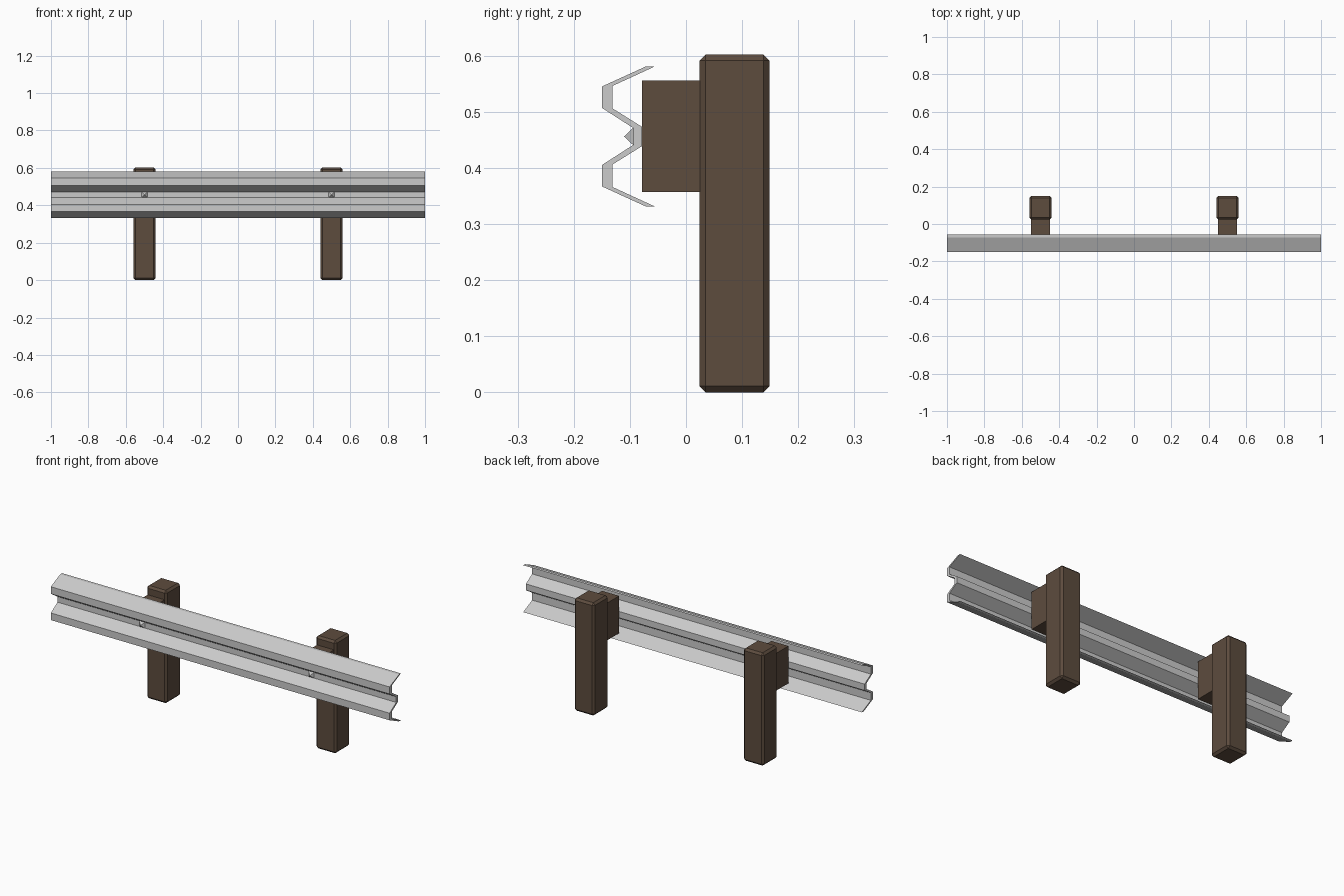
import bpy, bmesh
from math import radians
from mathutils import Matrix

if "Cube" in bpy.data.objects:
    bpy.data.objects.remove(bpy.data.objects["Cube"])

wood = bpy.data.materials.new("dark_wood")
wood.diffuse_color = (0.11, 0.072, 0.048, 1)
wood.use_nodes = True
wood.node_tree.nodes["Principled BSDF"].inputs["Base Color"].default_value = wood.diffuse_color


def add_object(name, bm, mat=None):
    bmesh.ops.recalc_face_normals(bm, faces=bm.faces)
    me = bpy.data.meshes.new(name)
    bm.to_mesh(me)
    bm.free()
    ob = bpy.data.objects.new(name, me)
    bpy.context.collection.objects.link(ob)
    if mat:
        me.materials.append(mat)
    return ob


def box(name, x, y, z, chamfer=0):
    bm = bmesh.new()
    size = [b - a for a, b in (x, y, z)]
    mid = [(a + b) / 2 for a, b in (x, y, z)]
    bmesh.ops.create_cube(bm, size=1, matrix=Matrix.Translation(mid) @ Matrix.Diagonal((*size, 1)))
    if chamfer:
        bmesh.ops.bevel(bm, geom=bm.edges[:], offset=chamfer, segments=1, affect='EDGES')
    return add_object(name, bm, wood)


# W-shaped rail: upper half of the section (y, z from the middle), mirrored down
MID = 0.456
front_half = [(-0.071, 0.125), (-0.150, 0.089), (-0.150, 0.051), (-0.094, 0.015)]
back_half = [(-0.055, 0.125), (-0.131, 0.090), (-0.131, 0.050), (-0.078, 0.017)]


def full(half):
    return half + [(y, -z) for y, z in reversed(half)]


bm = bmesh.new()
front, back = full(front_half), full(back_half)
rows = [[[bm.verts.new((x, y, MID + z)) for y, z in side] for side in (front, back)] for x in (-1, 1)]
(fl, bl), (fr, br) = rows
for i in range(len(front) - 1):
    for a, b in ((fl, fr), (bl, br), (fl, bl), (fr, br)):
        bm.faces.new((a[i], a[i + 1], b[i + 1], b[i]))
for i in (0, -1):
    bm.faces.new((fl[i], fr[i], br[i], bl[i]))
add_object("guard_rail", bm)

# Post, spacer block and bolt head on each side
for side, x in (("left", -0.5), ("right", 0.5)):
    box(f"post_{side}", (x - 0.06, x + 0.06), (0.024, 0.149), (0, 0.602), 0.011)
    box(f"spacer_block_{side}", (x - 0.05, x + 0.05), (-0.078, 0.026), (0.357, 0.556))

    bm = bmesh.new()
    place = (Matrix.Translation((x, -0.102, MID)) @ Matrix.Rotation(radians(90), 4, 'X')
             @ Matrix.Rotation(radians(45), 4, 'Z'))
    bmesh.ops.create_cone(bm, cap_ends=True, segments=4, radius1=0.0226, radius2=0, depth=0.017, matrix=place)
    # square base lies parallel to the rail
    dirs = [v.co - place.translation for v in bm.verts]
    if min(abs(d.x) for d in dirs if abs(d.x) + abs(d.z) > 0.01) < 0.005:
        bmesh.ops.rotate(bm, verts=bm.verts, cent=place.translation, matrix=Matrix.Rotation(radians(45), 3, 'Y'))
    add_object(f"bolt_head_{side}", bm)
